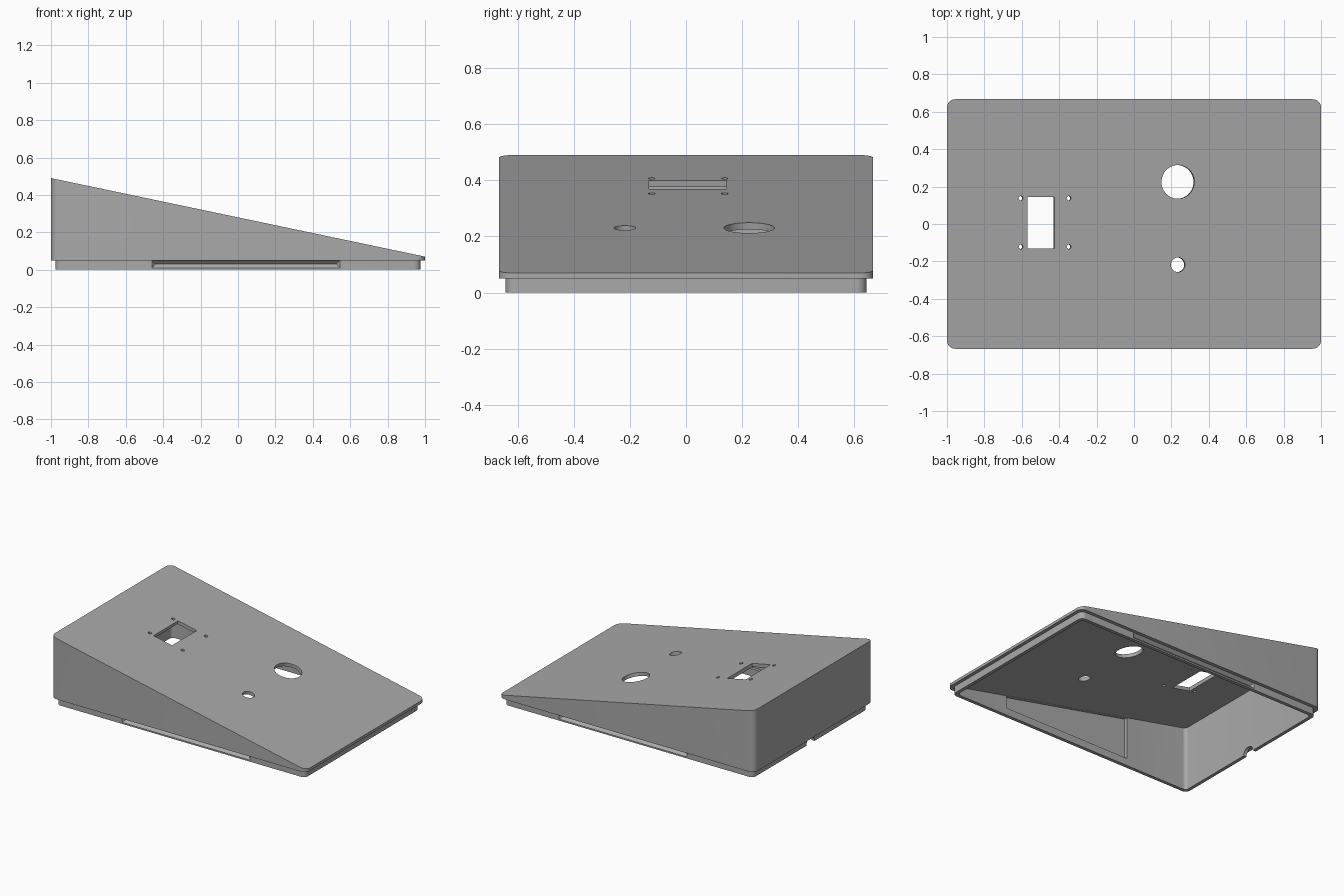
import bpy, bmesh, math
from mathutils import Matrix, Vector

if "Cube" in bpy.data.objects:
    bpy.data.objects.remove(bpy.data.objects["Cube"], do_unlink=True)

HALF_X, HALF_Y, WALL = 1.0, 0.667, 0.048
LIP, THICK, STEP = 0.024, 0.025, 0.05
TILT = math.atan(0.21)
SLOT = (-0.46, 0.545)

grey = bpy.data.materials.new("plain grey")
grey.use_nodes = True
grey.diffuse_color = (0.4, 0.4, 0.4, 1)
grey.node_tree.nodes["Principled BSDF"].inputs["Base Color"].default_value = (0.4, 0.4, 0.4, 1)


def slope(x):
    return 0.07 + 0.21 * (1 - x)


def make(name, bm):
    bmesh.ops.recalc_face_normals(bm, faces=bm.faces)
    mesh = bpy.data.meshes.new(name)
    bm.to_mesh(mesh)
    bm.free()
    mesh.materials.append(grey)
    ob = bpy.data.objects.new(name, mesh)
    bpy.context.collection.objects.link(ob)
    return ob


def ring(bm, inset, radius, height):
    """Rounded rectangle loop; height is a function of x."""
    verts = []
    for i, (sx, sy) in enumerate(((1, 1), (-1, 1), (-1, -1), (1, -1))):
        for k in range(9):
            a = (i + k / 8) * math.pi / 2
            x = sx * (HALF_X - inset - radius) + radius * math.cos(a)
            y = sy * (HALF_Y - inset - radius) + radius * math.sin(a)
            verts.append(bm.verts.new((x, y, height(x))))
    return verts


# Hollow wedge: outer wall, stepped lip and cavity as linked loops
bm = bmesh.new()
loops = [
    ring(bm, 0, 0.045, slope),
    ring(bm, 0, 0.045, lambda x: STEP),
    ring(bm, LIP, 0.035, lambda x: STEP),
    ring(bm, LIP, 0.035, lambda x: 0),
    ring(bm, WALL, 0.025, lambda x: 0),
    ring(bm, WALL, 0.025, lambda x: slope(x) - THICK),
]
for a, b in zip(loops, loops[1:]):
    for i in range(len(a)):
        j = (i + 1) % len(a)
        bm.faces.new((a[i], a[j], b[j], b[i]))
bm.faces.new(loops[0])
bm.faces.new(loops[-1])
cover = make("sloped_cover", bm)


def cut(bm):
    """Subtract a cutter mesh from the cover."""
    cutter = make("cutter", bm)
    cutter.hide_render = True
    mod = cover.modifiers.new("cut", "BOOLEAN")
    mod.operation, mod.solver, mod.object = "DIFFERENCE", "EXACT", cutter
    bpy.context.view_layer.objects.active = cover
    bpy.ops.object.modifier_apply(modifier=mod.name)
    bpy.data.objects.remove(cutter, do_unlink=True)


def hull(points):
    bm = bmesh.new()
    for p in points:
        bm.verts.new(p)
    bmesh.ops.convex_hull(bm, input=bm.verts)
    return bm


def top_frame(x, y):
    """Placement square to the sloping top."""
    return Matrix.Translation((x, y, slope(x))) @ Matrix.Rotation(TILT, 4, "Y")


def drill(matrix, radius, depth, sides=32):
    bm = bmesh.new()
    bmesh.ops.create_cone(bm, cap_ends=True, segments=sides, radius1=radius,
                          radius2=radius, depth=depth, matrix=matrix)
    cut(bm)


# Round openings in the top
drill(top_frame(0.235, 0.225), 0.09, 0.1, 48)
drill(top_frame(0.235, -0.218), 0.039, 0.1)

# Rectangular window with four screw holes
bm = bmesh.new()
bmesh.ops.create_cube(bm, size=1, matrix=top_frame(-0.498, 0.007)
                      @ Matrix.Diagonal((0.148, 0.276, 0.12, 1)))
cut(bm)
for x in (-0.605, -0.348):
    for y in (-0.122, 0.138):
        drill(top_frame(x, y), 0.012, 0.1, 16)

# Cable notch in the lip of the tall end
drill(Matrix.Translation((-0.96, 0, 0)) @ Matrix.Rotation(math.pi / 2, 4, "Y"), 0.046, 0.2)

# Long sides: thinned inner wall and a V groove along the lip
for side in (-1, 1):
    cut(hull([(x, side * y, z) for x in SLOT for y in (0.58, 0.641)
              for z in (STEP + 0.002, slope(x) - THICK - 0.001)]))
    edge, mid, half = HALF_Y - LIP, 0.03, 0.0195
    points = []
    for x, inward in zip(SLOT, (1, -1)):
        for y in (edge, edge + 0.01):
            points += [(x, side * y, mid - half), (x, side * y, mid + half)]
        points.append((x + inward * half, side * (edge - half), mid))
    cut(hull(points))

bpy.ops.object.select_all(action="DESELECT")
cover.select_set(True)
bpy.context.view_layer.objects.active = cover
bpy.ops.object.shade_smooth_by_angle(angle=math.radians(30))
